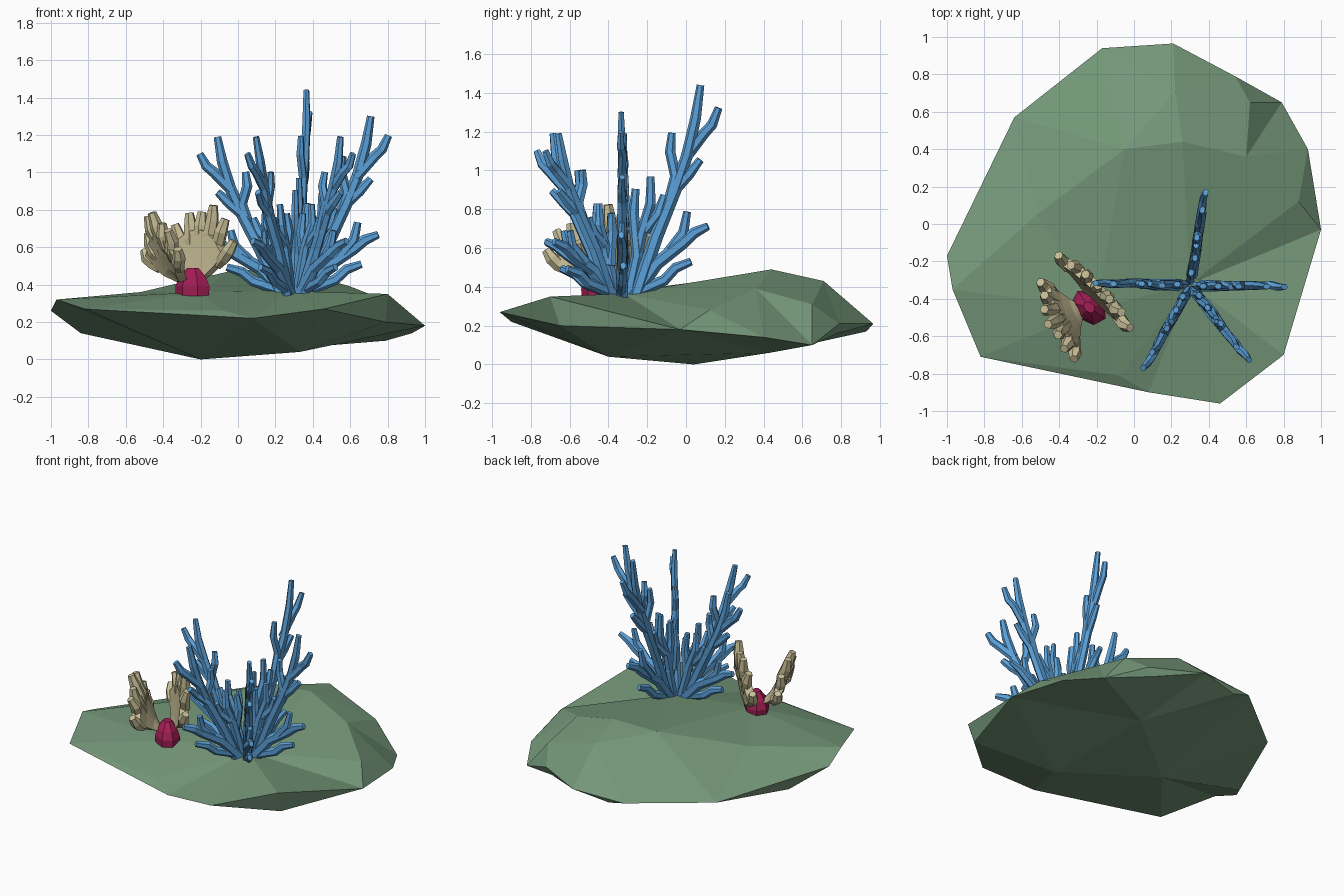
import bpy, bmesh, math, random
from mathutils import Vector
from mathutils.geometry import delaunay_2d_cdt

random.seed(4)
cube = bpy.data.objects.get("Cube")
if cube:
    bpy.data.objects.remove(cube)


def material(name, rgb):
    mat = bpy.data.materials.new(name)
    mat.use_nodes = True
    mat.diffuse_color = (*rgb, 1)
    mat.node_tree.nodes["Principled BSDF"].inputs["Base Color"].default_value = (*rgb, 1)
    return mat


GREEN = material("moss green", (.175, .31, .19))
BLUE = material("coral blue", (.105, .35, .68))
CREAM = material("pale sand", (.58, .52, .31))
CRIMSON = material("crimson", (.36, .013, .09))


def finish(bm, name, mat):
    bmesh.ops.recalc_face_normals(bm, faces=bm.faces)
    mesh = bpy.data.meshes.new(name)
    bm.to_mesh(mesh)
    bm.free()
    mesh.materials.append(mat)
    obj = bpy.data.objects.new(name, mesh)
    bpy.context.collection.objects.link(obj)
    return obj


def tube(bm, path, radii, side, sides=6, flat=1.0):
    """Faceted tube along a path; side is a fixed cross direction."""
    rings = []
    for i, p in enumerate(path):
        t = (path[min(i + 1, len(path) - 1)] - path[max(i - 1, 0)]).normalized()
        a = (side - t * side.dot(t)).normalized()
        b = t.cross(a)
        ring = []
        for k in range(sides):
            ang = math.tau * (k + .5) / sides
            ring.append(bm.verts.new(p + (a * math.cos(ang) * flat + b * math.sin(ang)) * radii[i]))
        rings.append(ring)
    for r0, r1 in zip(rings, rings[1:]):
        for k in range(sides):
            n = (k + 1) % sides
            bm.faces.new((r0[k], r0[n], r1[n], r1[k]))
    bm.faces.new(rings[0][::-1])
    bm.faces.new(rings[-1])


# Rock slab: a shared rim, closed by a faceted upper and lower surface
rim = [(-1, -.17, .26), (-.97, -.35, .32), (-.82, -.71, .27), (.08, -.9, .22),
       (.46, -.96, .27), (.8, -.7, .35), (1, -.03, .18),
       (.93, .4, .14), (.79, .65, .1), (.54, .79, .21), (.21, .965, .21),
       (-.17, .94, .2), (-.64, .57, .19)]
upper = [(-.08, -.81, .26), (-.2, -.45, .36), (.3, -.32, .365), (.26, .44, .49),
         (-.05, .4, .47), (-.52, .05, .36), (.22, .71, .43), (.62, .65, .31),
         (.6, .36, .39), (.88, .12, .28)]
lower = [(-.84, .05, .14), (-.2, .04, 0), (.33, -.4, .04), (.3, .43, .06),
         (.79, -.65, .2), (-.05, .93, .17), (.5, .78, .16)]

bm = bmesh.new()
rim_verts = [bm.verts.new(p) for p in rim]
for inner in (upper, lower):
    verts = rim_verts + [bm.verts.new(p) for p in inner]
    flat = [Vector(p[:2]) for p in rim + inner]
    out = delaunay_2d_cdt(flat, [], [list(range(len(rim)))], 1, 1e-5)
    for face in out[2]:
        bm.faces.new([verts[out[3][i][0]] for i in face])
finish(bm, "rock_slab", GREEN)

# Blue branching coral: one flat branch pattern (reach, height), repeated around a centre
branches = [
    [(.07, -.03), (.18, .27), (.28, .5), (.34, .66), (.385, .84), (.41, 1)],
    [(.33, .65), (.43, .77), (.47, .81), (.505, .89)],
    [(.28, .5), (.35, .57), (.41, .64)],
    [(.23, .38), (.28, .56), (.25, .68), (.26, .77)],
    [(.03, -.03), (.10, .28), (.15, .43), (.15, .56)],
    [(.08, .17), (.06, .38), (.07, .5)],
    [(.12, .3), (.19, .38), (.22, .47)],
    [(.05, -.03), (.18, .14), (.32, .24), (.38, .29), (.45, .32)],
    [(.24, .19), (.32, .29), (.34, .39)],
    [(.07, 0), (.22, .06), (.28, .12), (.36, .15)],
]
centre = Vector((.3, -.33, .37))
fans = {"back": (81, 1.07), "left": (0, .93), "right": (178, .82),
        "front_left": (308, .82), "front_right": (241, .82)}
for label, (angle, height) in fans.items():
    a = math.radians(angle)
    outward = Vector((math.cos(a), math.sin(a), 0))
    across = Vector((-math.sin(a), math.cos(a), 0))
    bm = bmesh.new()
    for n, branch in enumerate(branches):
        path = [centre + outward * r + across * random.uniform(-.007, .007)
                + Vector((0, 0, h * height)) for r, h in branch]
        last = len(path) - 1
        base = .038 if n in (0, 7) else .03
        radii = [base + (.026 - base) * i / last for i in range(last + 1)]
        radii[-1] = .02
        tube(bm, path, radii, across, flat=.8)
    finish(bm, "blue_coral_" + label, BLUE)


# Cream coral: two cupped hands, each a palm plate with fingers on its upper edge
def hand(name, base, along, outward, width, height, lean, count=7):
    base, along, outward = Vector(base), Vector(along).normalized(), Vector(outward).normalized()

    def place(u, v, reach=1.0):
        v *= reach
        return (base + along * width * u * v ** .7
                + outward * (lean * v ** .6 - .04 * u * u * v)
                + Vector((0, 0, height * v * (1 - .5 * u * u))))

    bm = bmesh.new()
    steps = [.02, .2, .42, .7]
    columns = [2 * i / (count - 1) - 1 for i in range(count)]
    sheets = []
    for offset in (-.027, .027):
        sheets.append([[bm.verts.new(place(u, v) + outward * offset) for v in steps] for u in columns])
    inner, outer = sheets
    for i in range(count - 1):
        for j in range(len(steps) - 1):
            for s in sheets:
                bm.faces.new((s[i][j], s[i + 1][j], s[i + 1][j + 1], s[i][j + 1]))
    # Close the plate's border
    loop = [(i, 0) for i in range(count)] + [(count - 1, j) for j in range(1, len(steps))]
    loop += [(i, len(steps) - 1) for i in range(count - 2, -1, -1)]
    loop += [(0, j) for j in range(len(steps) - 2, 0, -1)]
    for (i, j), (k, m) in zip(loop, loop[1:] + loop[:1]):
        bm.faces.new((inner[i][j], inner[k][m], outer[k][m], outer[i][j]))
    # Blunt fingers bend upright at their tips
    for u in columns:
        reach = random.uniform(.86, 1.02)
        path = [place(u, v, reach) + outward * random.uniform(-.01, .01)
                for v in (.45, .65, .85, 1)]
        path[-1].z += .02
        tube(bm, path, [.024, .037, .036, .024], outward)
    finish(bm, name, CREAM)


hand("cream_coral_right", (-.28, -.455, .41), (.41, -.91, 0), (-.91, -.41, 0), .245, .36, .19)
hand("cream_coral_left", (-.235, -.37, .41), (.7, -.72, 0), (.7, .7, 0), .285, .41, .06)

# Crimson bud: a low faceted dome, longer along one diagonal
bm = bmesh.new()
path = [Vector((-.24, -.445, z)) for z in (.34, .39, .44, .49)]
tube(bm, path, [.105, .108, .085, .035], Vector((.7, .7, 0)), sides=7, flat=.75)
finish(bm, "crimson_bud", CRIMSON)
